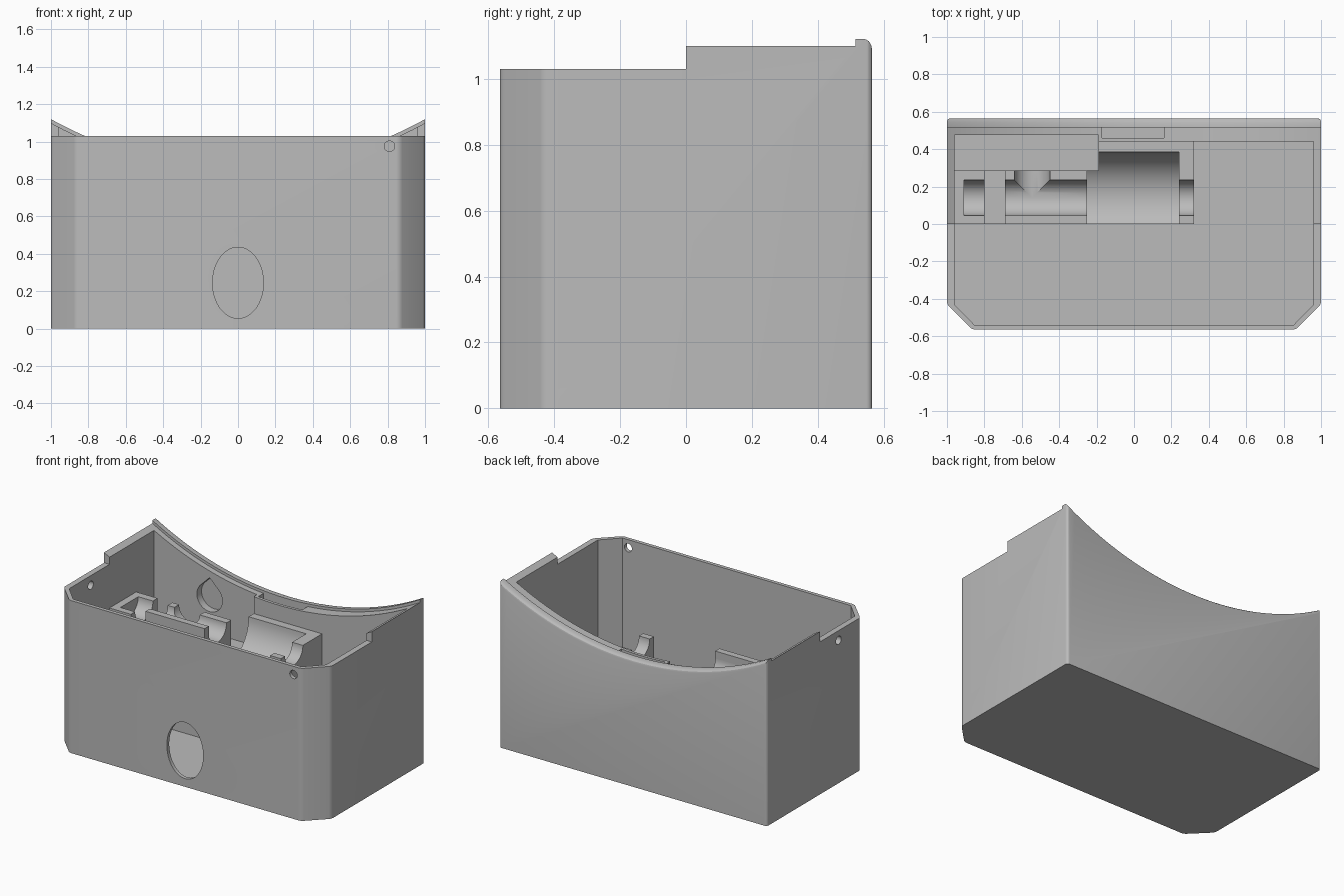
import bpy, bmesh, math
from mathutils import Matrix, Vector

if "Cube" in bpy.data.objects:
    bpy.data.objects.remove(bpy.data.objects["Cube"], do_unlink=True)

grey = bpy.data.materials.new("plain grey")
grey.use_nodes = True
COLOUR = (0.5, 0.5, 0.5, 1)
grey.diffuse_color = COLOUR
grey.node_tree.nodes["Principled BSDF"].inputs["Base Color"].default_value = COLOUR


def finish(bm, name):
    bmesh.ops.recalc_face_normals(bm, faces=bm.faces)
    mesh = bpy.data.meshes.new(name)
    bm.to_mesh(mesh)
    bm.free()
    mesh.materials.append(grey)
    obj = bpy.data.objects.new(name, mesh)
    bpy.context.collection.objects.link(obj)
    return obj


def prism(name, outline, start, end, axis="Z", bevel=0):
    """Extrude a 2D outline along an axis: Z uses (x, y), X uses (y, z), Y uses (x, z)."""
    place = {"Z": lambda a, b, c: (a, b, c),
             "X": lambda a, b, c: (c, a, b),
             "Y": lambda a, b, c: (a, c, b)}[axis]
    bm = bmesh.new()
    low = [bm.verts.new(place(a, b, start)) for a, b in outline]
    high = [bm.verts.new(place(a, b, end)) for a, b in outline]
    bm.faces.new(low)
    bm.faces.new(high)
    n = len(outline)
    for i in range(n):
        j = (i + 1) % n
        bm.faces.new((low[i], low[j], high[j], high[i]))
    if bevel:
        uprights = [e for e in bm.edges if (e.verts[0].co - e.verts[1].co).normalized().z ** 2 > 0.9]
        bmesh.ops.bevel(bm, geom=uprights, offset=bevel, segments=4, profile=0.5, affect="EDGES")
    return finish(bm, name)


def box(name, x, y, z):
    return prism(name, [(x[0], y[0]), (x[1], y[0]), (x[1], y[1]), (x[0], y[1])], *z)


def ring(a, b, ra, rb=None, n=64):
    rb = rb or ra
    return [(a + ra * math.cos(math.tau * i / n), b + rb * math.sin(math.tau * i / n)) for i in range(n)]


def teardrop(a, b, r, n=48):
    arc = [math.radians(135 + 270 * i / n) for i in range(n + 1)]
    return [(a + r * math.cos(t), b + r * math.sin(t)) for t in arc] + [(a, b + r * math.sqrt(2))]


def cut(target, cutter):
    mod = target.modifiers.new("cut", "BOOLEAN")
    mod.operation = "DIFFERENCE"
    mod.solver = "EXACT"
    mod.object = cutter
    bpy.context.view_layer.objects.active = target
    bpy.ops.object.modifier_apply(modifier=mod.name)
    bpy.data.objects.remove(cutter, do_unlink=True)


# Main dimensions
BACK, FRONT, CHAMFER = 0.565, -0.565, -0.43
INNER, FLOOR, TOP = 0.96, 0.04, 1.03
MID = 0.735                      # height of the cradle's parting plane
AXIS_Y, PIPE = 0.14, 0.095       # cradle axis and pipe radius
END = 0.32                       # right end of the cradle block
CURVE = 2.05                     # radius of the concave back rim
CURVE_Z = 1.12 + math.sqrt(CURVE ** 2 - 1)

# Outer body
body = prism("housing", [(-1, BACK), (-1, CHAMFER), (-0.865, FRONT),
                         (0.865, FRONT), (1, CHAMFER), (1, BACK)], 0, 1.3, bevel=0.018)

# Interior: open above the cradle, in front of it and to its right
cavity = [(-INNER, 0.44), (-INNER, CHAMFER), (-0.853, -0.54), (0.853, -0.54), (INNER, CHAMFER), (INNER, 0.44)]
cut(body, prism("upper_cavity", cavity, MID, 1.5))
front_room = [(-INNER, 0)] + cavity[1:5] + [(INNER, 0.44), (END, 0.44), (END, 0)]
cut(body, prism("lower_cavity", front_room, FLOOR, 1.4))

# Pocket behind the cradle and a narrow slot across it
cut(body, box("pocket", (-INNER, -0.19), (0.285, 0.475), (0.5, 1.4)))
cut(body, box("slot", (-0.8, -0.69), (-0.02, 0.285), (0.55, 0.9)))

# Troughs for the large drum, the pipe and its side branch
cut(body, prism("drum_trough", ring(AXIS_Y, MID, 0.245), -0.25, 0.24, "X"))
cut(body, prism("pipe_trough", ring(AXIS_Y, MID, PIPE), -0.91, END + 0.05, "X"))
cut(body, prism("branch_hole", teardrop(-0.545, MID, PIPE), AXIS_Y, 0.525, "Y"))

# Lower front rim
cut(body, box("front_rim", (-1.2, 1.2), (-0.8, 0), (TOP, 1.5)))

# Concave rear rim with a raised, rounded lip: a profile spun round the y axis
step = CURVE + 0.018
rim = [(0, 0.5), (0, step), (0.515, step), (0.515, CURVE), (0.543, CURVE), (0.554, CURVE + 0.004),
       (0.562, CURVE + 0.012), (BACK, CURVE + 0.022), (0.7, CURVE + 0.022), (0.7, 0.5)]
bm = bmesh.new()
steps = 240
rows = []
for i in range(steps):
    turn = Matrix.Rotation(math.tau * i / steps, 3, "Y")
    rows.append([bm.verts.new(turn @ Vector((0, y, -r)) + Vector((0, 0, CURVE_Z))) for y, r in rim])
for i in range(steps):
    a, b = rows[i], rows[(i + 1) % steps]
    for j in range(len(rim)):
        k = (j + 1) % len(rim)
        bm.faces.new((a[j], a[k], b[k], b[j]))
cut(body, finish(bm, "rim_curve"))

# Latch notch in the rear rim
cut(body, box("latch_notch", (-0.17, 0.16), (0.46, 0.515), (0.8, 1.2)))

# Front window and two screw holes
cut(body, prism("window", ring(0, 0.245, 0.136, 0.19), -0.7, -0.45, "Y"))
cut(body, prism("front_screw", ring(0.81, 0.975, 0.028, n=32), -0.7, -0.45, "Y"))
cut(body, prism("side_screw", ring(-0.2, 0.965, 0.028, n=32), -1.1, -0.9, "X"))

# Raised guard along the front of the pipe trough
guard = box("pipe_guard", (-0.69, -0.25), (0, 0.045), (MID - 0.005, 0.785))

bpy.ops.object.select_all(action="DESELECT")
body.select_set(True)
bpy.context.view_layer.objects.active = body
bpy.ops.object.shade_smooth_by_angle(angle=math.radians(25))
